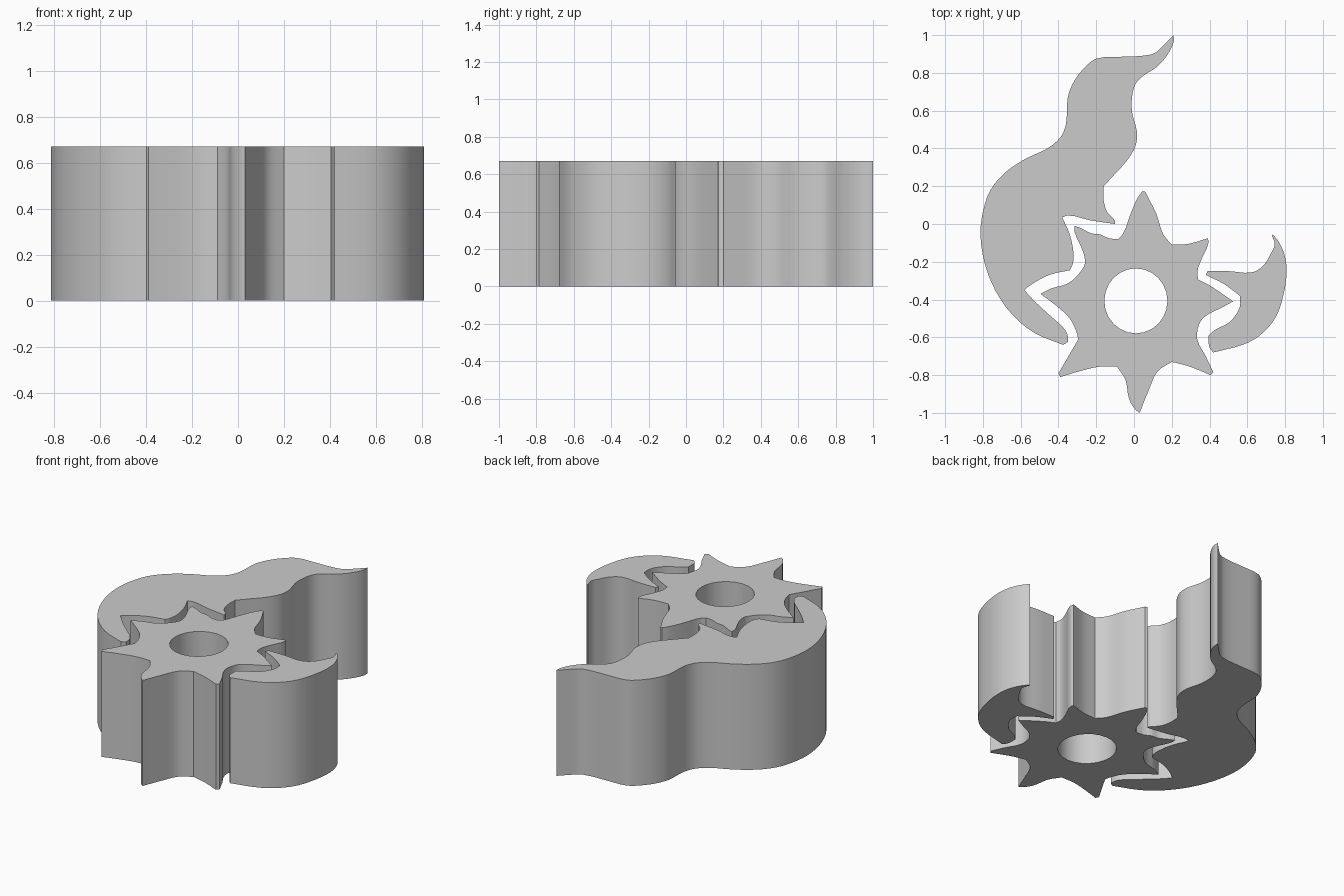
import bpy, bmesh, math
from mathutils import Vector

cube = bpy.data.objects.get("Cube")
if cube:
    bpy.data.objects.remove(cube, do_unlink=True)

HEIGHT = 0.67
STEPS = 3                      # curve subdivisions per outline segment
CORNER = math.radians(42)      # turns sharper than this stay pointed

grey = bpy.data.materials.new("plain grey")
grey.use_nodes = True
COLOUR = (0.6, 0.6, 0.6, 1)
grey.diffuse_color = COLOUR
grey.node_tree.nodes["Principled BSDF"].inputs["Base Color"].default_value = COLOUR


def smooth_outline(points):
    """Closed curve through the points, keeping sharp corners."""
    p = [Vector(q) for q in points]
    n = len(p)

    def tangents(i):
        a, b = p[i] - p[i - 1], p[(i + 1) % n] - p[i]
        if a.angle(b) > CORNER:
            return a, b
        d = a.normalized() + b.normalized()
        d.normalize()
        return d * a.length, d * b.length

    out = []
    for i in range(n):
        j = (i + 1) % n
        m0, m1 = tangents(i)[1], tangents(j)[0]
        for k in range(STEPS):
            t = k / STEPS
            out.append(p[i] * (2 * t**3 - 3 * t**2 + 1) + m0 * (t**3 - 2 * t**2 + t)
                       + p[j] * (3 * t**2 - 2 * t**3) + m1 * (t**3 - t**2))
    return out


def slab(name, *loops):
    """Fill the outline (later loops are holes) and raise it to a solid."""
    bm = bmesh.new()
    for loop in loops:
        vs = [bm.verts.new((q[0], q[1], 0)) for q in loop]
        for a, b in zip(vs, vs[1:] + vs[:1]):
            bm.edges.new((a, b))
    bmesh.ops.triangle_fill(bm, edges=bm.edges[:], use_beauty=True, normal=(0, 0, 1))
    top = bmesh.ops.extrude_face_region(bm, geom=bm.faces[:], use_keep_orig=True)
    verts = [g for g in top["geom"] if isinstance(g, bmesh.types.BMVert)]
    bmesh.ops.translate(bm, verts=verts, vec=(0, 0, HEIGHT))
    bmesh.ops.recalc_face_normals(bm, faces=bm.faces[:])
    mesh = bpy.data.meshes.new(name)
    bm.to_mesh(mesh)
    bm.free()
    mesh.materials.append(grey)
    ob = bpy.data.objects.new(name, mesh)
    bpy.context.collection.objects.link(ob)
    bpy.ops.object.select_all(action='DESELECT')
    ob.select_set(True)
    bpy.context.view_layer.objects.active = ob
    bpy.ops.object.shade_smooth_by_angle(angle=math.radians(30))
    return ob


# Tall flame: outer edge down, notched inner edge, then back up to the tip
tall_flame = [
    (0.21, 1.0), (0.15, 0.94), (0.11, 0.905), (0.04, 0.89), (-0.08, 0.885),
    (-0.20, 0.875), (-0.25, 0.84), (-0.315, 0.76), (-0.35, 0.675), (-0.36, 0.53),
    (-0.385, 0.465), (-0.45, 0.405), (-0.575, 0.345), (-0.685, 0.27), (-0.76, 0.18),
    (-0.80, 0.065), (-0.813, -0.055), (-0.79, -0.21), (-0.73, -0.36), (-0.64, -0.485),
    (-0.53, -0.575), (-0.375, -0.64), (-0.35, -0.625), (-0.35, -0.595), (-0.365, -0.56),
    (-0.45, -0.48), (-0.53, -0.405), (-0.58, -0.35), (-0.55, -0.325), (-0.45, -0.27),
    (-0.34, -0.245), (-0.325, -0.215), (-0.32, -0.16), (-0.34, -0.055), (-0.38, 0.035),
    (-0.35, 0.045), (-0.235, 0.02), (-0.10, 0.0), (-0.10, 0.015), (-0.14, 0.06),
    (-0.16, 0.12), (-0.16, 0.20), (-0.11, 0.255), (-0.03, 0.345), (0.01, 0.42),
    (0.015, 0.49), (-0.01, 0.59), (-0.01, 0.675), (0.01, 0.745), (0.05, 0.785),
    (0.125, 0.835), (0.18, 0.90), (0.21, 0.965)]

# Eight-pointed star, clockwise from the top point
star = [
    (0.045, 0.175), (0.06, 0.17), (0.12, 0.05), (0.155, -0.055), (0.20, -0.11),
    (0.29, -0.105), (0.39, -0.075), (0.395, -0.095), (0.36, -0.18), (0.335, -0.255),
    (0.34, -0.295), (0.40, -0.325), (0.525, -0.41), (0.46, -0.445), (0.375, -0.49),
    (0.345, -0.53), (0.335, -0.61), (0.38, -0.70), (0.42, -0.785), (0.405, -0.80),
    (0.295, -0.755), (0.20, -0.73), (0.125, -0.78), (0.08, -0.875), (0.03, -1.0),
    (0.01, -0.985), (-0.025, -0.93), (-0.045, -0.825), (-0.09, -0.755), (-0.18, -0.755),
    (-0.29, -0.78), (-0.39, -0.81), (-0.40, -0.79), (-0.35, -0.705), (-0.295, -0.61),
    (-0.305, -0.57), (-0.34, -0.50), (-0.415, -0.43), (-0.495, -0.37), (-0.435, -0.34),
    (-0.35, -0.315), (-0.285, -0.255), (-0.26, -0.21), (-0.27, -0.145), (-0.315, -0.04),
    (-0.315, -0.01), (-0.285, -0.02), (-0.225, -0.05), (-0.18, -0.055), (-0.135, -0.075),
    (-0.085, -0.08), (-0.06, -0.055), (-0.025, 0.035), (0.02, 0.14)]

# Small flame, clockwise from its tip
small_flame = [
    (0.735, -0.055), (0.77, -0.10), (0.80, -0.175), (0.808, -0.26), (0.79, -0.38),
    (0.755, -0.485), (0.69, -0.57), (0.60, -0.63), (0.42, -0.68), (0.40, -0.655),
    (0.395, -0.59), (0.43, -0.56), (0.505, -0.52), (0.56, -0.44), (0.56, -0.38),
    (0.48, -0.32), (0.38, -0.27), (0.39, -0.25), (0.505, -0.25), (0.63, -0.255),
    (0.685, -0.22), (0.725, -0.155), (0.745, -0.11), (0.73, -0.06)]

# Round hole through the star
hole = [(0.01 + 0.167 * math.cos(a), -0.407 + 0.172 * math.sin(a))
        for a in (2 * math.pi * i / 24 for i in range(24))]

slab("tall_flame", smooth_outline(tall_flame))
slab("star", smooth_outline(star), hole)
slab("small_flame", smooth_outline(small_flame))
